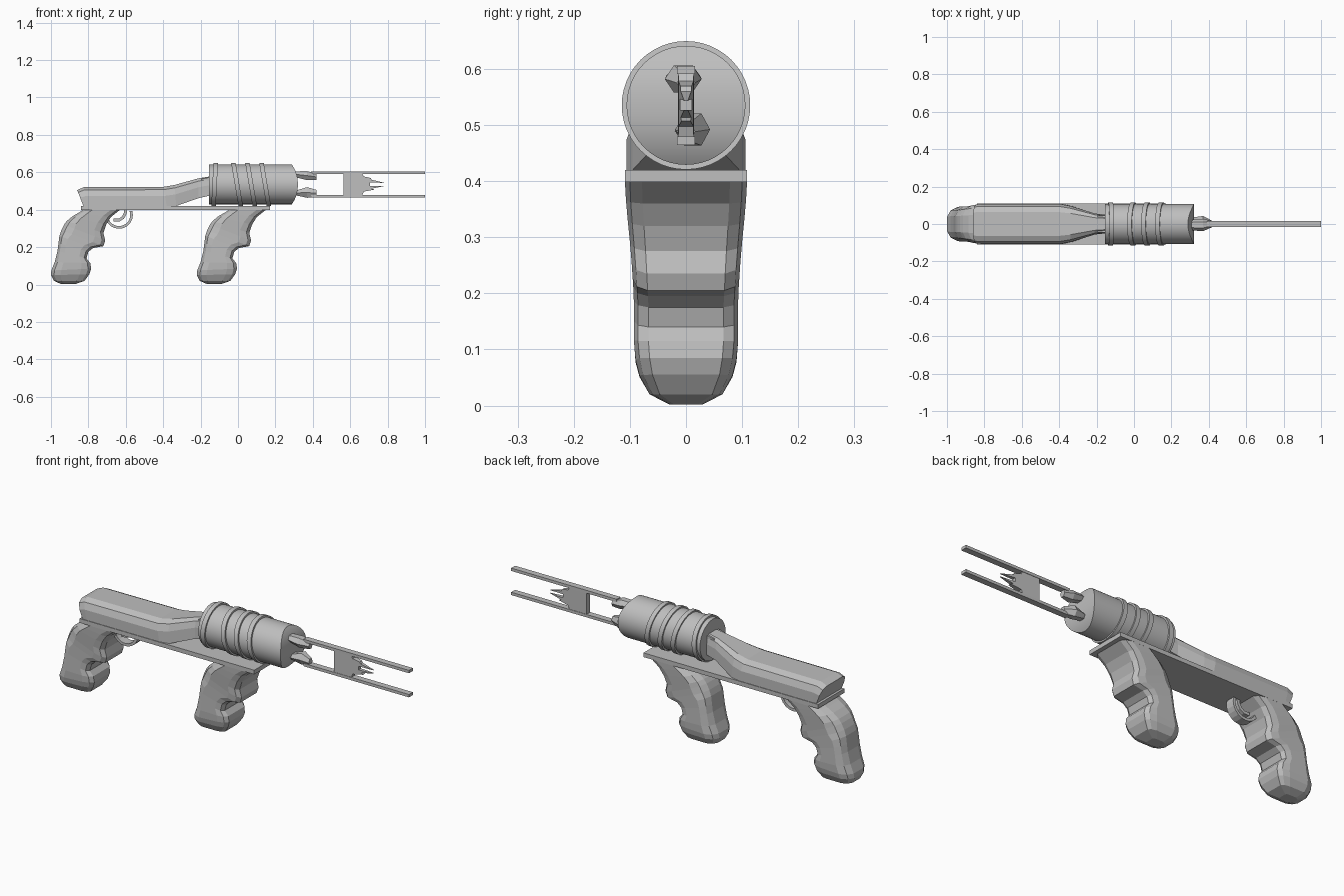
import bpy, bmesh, math

if "Cube" in bpy.data.objects:
    bpy.data.objects.remove(bpy.data.objects["Cube"])

grey = bpy.data.materials.new("plain grey")
grey.diffuse_color = (0.52, 0.52, 0.52, 1)
grey.use_nodes = True
grey.node_tree.nodes["Principled BSDF"].inputs["Base Color"].default_value = grey.diffuse_color


def loft(name, rings, smooth=False, cap_end=True):
    """Skin a list of equal-length closed rings and cap both ends."""
    bm = bmesh.new()
    vs = [[bm.verts.new(p) for p in r] for r in rings]
    n = len(vs[0])
    for a, b in zip(vs, vs[1:]):
        for i in range(n):
            j = (i + 1) % n
            bm.faces.new((a[i], a[j], b[j], b[i]))
    bm.faces.new(vs[0][::-1])
    if cap_end:
        bm.faces.new(vs[-1])
    else:  # bowed cap made of strips joining mirrored vertices
        e = vs[-1]
        for i in range(n // 2):
            quad = [e[i], e[i + 1], e[(n - i - 1) % n], e[(n - i) % n]]
            bm.faces.new(list(dict.fromkeys(quad)))
    bmesh.ops.recalc_face_normals(bm, faces=bm.faces)
    me = bpy.data.meshes.new(name)
    bm.to_mesh(me)
    bm.free()
    ob = bpy.data.objects.new(name, me)
    bpy.context.collection.objects.link(ob)
    me.materials.append(grey)
    if smooth:
        bpy.ops.object.select_all(action='DESELECT')
        ob.select_set(True)
        bpy.context.view_layer.objects.active = ob
        bpy.ops.object.shade_smooth_by_angle(angle=math.radians(30))
    return ob


def prism(name, pts, hw):
    """Extrude an x-z outline across y."""
    return loft(name, [[(x, y, z) for x, z in pts] for y in (-hw, hw)])


def band(name, path, t, hw):
    """Flat strip following an x-z path."""
    rings = []
    for i, (x, z) in enumerate(path):
        a, b = path[max(i - 1, 0)], path[min(i + 1, len(path) - 1)]
        dx, dz = b[0] - a[0], b[1] - a[1]
        l = math.hypot(dx, dz)
        nx, nz = -dz / l * t, dx / l * t
        rings.append([(x + nx, -hw, z + nz), (x + nx, hw, z + nz),
                      (x - nx, hw, z - nz), (x - nx, -hw, z - nz)])
    return loft(name, rings)


# Grips with finger grooves: back point, front point, half width
GRIP = [(-.945, .002, -.87, .002, .03), (-.985, .02, -.82, .02, .065),
        (-1.0, .05, -.795, .055, .083), (-.998, .075, -.785, .085, .09),
        (-.98, .12, -.79, .115, .093), (-.965, .18, -.81, .14, .093),
        (-.96, .22, -.80, .175, .093), (-.955, .26, -.775, .195, .094),
        (-.945, .29, -.72, .205, .095), (-.93, .32, -.71, .235, .097),
        (-.915, .34, -.72, .275, .10), (-.885, .365, -.705, .32, .104),
        (-.85, .385, -.68, .36, .107), (-.82, .405, -.63, .40, .109)]
HALF = [(0, .45), (.08, .8), (.25, 1), (.75, 1), (.92, .92), (1, .72)]
SECT = HALF + [(t, -s) for t, s in reversed(HALF)]


def grip(name, dx):
    loft(name, [[(bx + (fx - bx) * t + dx, w * s, bz + (fz - bz) * t)
                 for t, s in SECT] for bx, bz, fx, fz, w in GRIP])


grip("rear_grip", 0)
grip("front_grip", .78)

# Long base plate
prism("base_plate", [(-.84, .398), (.17, .398), (.17, .42), (-.84, .42)], .109)

# Stock: bottom x, top x, bottom z, top z, half width
STOCK = [(-.825, -.86, .415, .505, .104), (-.80, -.825, .415, .52, .106),
         (-.38, -.40, .415, .522, .106), (-.33, -.34, .42, .532, .095),
         (-.21, -.21, .462, .568, .056), (-.15, -.15, .475, .578, .05)]
PROF = [(1, 0), (1, .55), (.88, .86), (.6, 1)]
PROF += [(-s, t) for s, t in reversed(PROF)]
loft("stock", [[(xb + (xt - xb) * t, w * s, zb + (zt - zb) * t)
                for s, t in PROF] for xb, xt, zb, zt, w in STOCK])
# Collar joining the stock to the barrel
prism("neck_collar", [(-.195, .48), (-.14, .475), (-.14, .575), (-.195, .565)], .046)

# Barrel drum with a bowed front end
N, R, ZC = 48, .106, .535


def circle(x, r, bow=0):
    pts = []
    for i in range(N):
        a = 2 * math.pi * i / N
        pts.append((x - bow * abs(math.cos(a)) ** 2.3, r * math.sin(a), ZC + r * math.cos(a)))
    return pts


loft("barrel_drum", [circle(-.155, R), circle(.32, R, .032)], True, False)

# Tilted rings around the drum
for k, (x, tilt) in enumerate([(-.125, -.05), (-.005, .17), (.07, .17), (.145, .17)]):
    rings = [[(px - tilt * (z - ZC), y, z) for px, y, z in circle(x + d, .1145)]
             for d in (-.012, .012)]
    loft("drum_ring_%d" % (k + 1), rings, True)


# Faceted claws holding the rails: x, y, z, half width, half height
def claw(name, stations):
    loft(name, [[(x, y + hw * math.cos(i * math.pi / 3),
                  z + hh * math.sin(i * math.pi / 3)) for i in range(6)]
                for x, y, z, hw, hh in stations])


claw("upper_claw", [(.28, -.005, .588, .02, .014), (.32, -.005, .588, .03, .02),
                    (.37, -.005, .582, .033, .028), (.42, 0, .575, .016, .02)])
claw("lower_claw", [(.28, .005, .49, .02, .014), (.32, .008, .49, .028, .018),
                    (.37, .012, .492, .031, .033), (.42, 0, .488, .016, .02)])

# Two long rails
for name, z in (("upper_rail", .598), ("lower_rail", .472)):
    prism(name, [(.39, z - .0075), (1, z - .0075), (1, z + .0075), (.39, z + .0075)], .016)

# Toothed cross plate, thinning towards the tips
TOP = [(.565, .593), (.665, .593), (.672, .578), (.71, .569),
       (.715, .56), (.785, .543), (.705, .546)]
OUT = TOP + [(.705, .527), (.785, .527), (.715, .513), (.73, .507),
             (.672, .497), (.665, .477), (.565, .477)]
loft("toothed_plate", [[(x, s * (.014 - .09 * max(0, x - .665)), z) for x, z in OUT]
                       for s in (-1, 1)])

# Trigger guard and trigger
band("trigger_guard", [(-.636 + .067 * math.cos(math.radians(a)),
                        .372 + .067 * math.sin(math.radians(a)))
                       for a in range(180, 396, 18)], .007, .024)
band("trigger", [(-.60, .405), (-.603, .38), (-.615, .358), (-.635, .345), (-.665, .345)],
     .008, .014)
